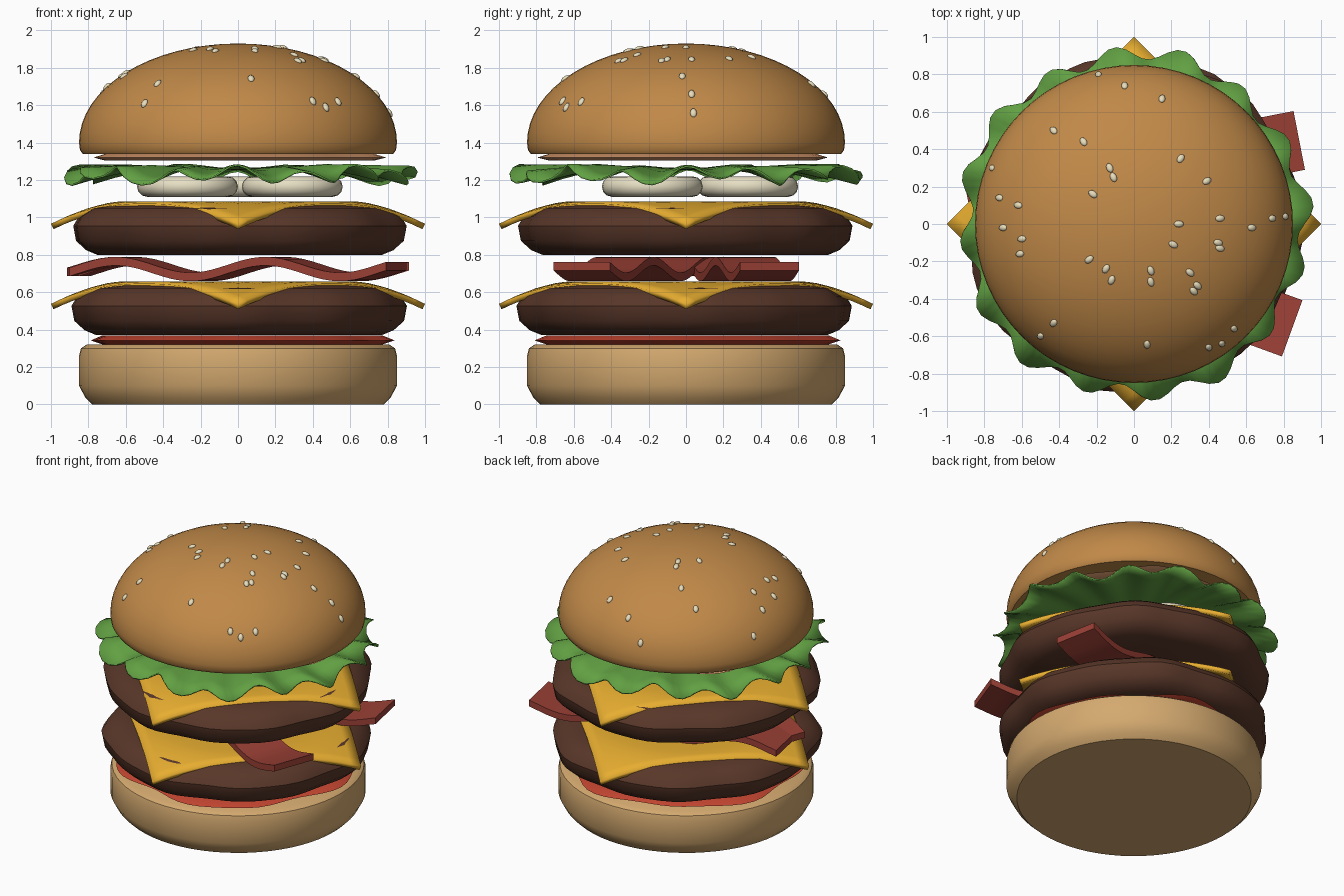
import bpy, bmesh
from math import sin, cos, pi, hypot, sqrt, radians, atan2
from mathutils import Vector, Matrix

if "Cube" in bpy.data.objects:
    bpy.data.objects.remove(bpy.data.objects["Cube"])


def mat(name, r, g, b):
    m = bpy.data.materials.new(name)
    m.diffuse_color = (r, g, b, 1)
    m.use_nodes = True
    m.node_tree.nodes["Principled BSDF"].inputs["Base Color"].default_value = m.diffuse_color
    return m


CRUST = mat("crust", 0.53, 0.25, 0.065)
CRUMB = mat("crumb", 0.66, 0.40, 0.16)
MEAT = mat("meat", 0.10, 0.038, 0.022)
CHEESE = mat("cheese", 0.80, 0.42, 0.03)
BACON = mat("bacon", 0.32, 0.05, 0.035)
LEAF = mat("leaf", 0.12, 0.35, 0.055)
ONION = mat("onion", 0.80, 0.74, 0.55)
KETCHUP = mat("ketchup", 0.55, 0.06, 0.03)
SAUCE = mat("sauce", 0.72, 0.34, 0.16)
SEED = mat("seed", 0.80, 0.72, 0.50)


def finish(bm, name, material, angle=40):
    bmesh.ops.recalc_face_normals(bm, faces=bm.faces)
    me = bpy.data.meshes.new(name)
    bm.to_mesh(me)
    bm.free()
    ob = bpy.data.objects.new(name, me)
    bpy.context.collection.objects.link(ob)
    me.materials.append(material)
    bpy.ops.object.select_all(action='DESELECT')
    ob.select_set(True)
    bpy.context.view_layer.objects.active = ob
    bpy.ops.object.shade_smooth_by_angle(angle=radians(angle))
    return ob


def lathe(name, profile, material, seg=64, warp=None, angle=40):
    """Spin (r, z) points about z; warp(r, z, a) may return changed r, z."""
    bm = bmesh.new()
    rows = []
    for r, z in profile:
        if r == 0:
            rows.append([bm.verts.new((0, 0, z))] * seg)
            continue
        row = []
        for i in range(seg):
            a = 2 * pi * i / seg
            rr, zz = warp(r, z, a) if warp else (r, z)
            row.append(bm.verts.new((rr * cos(a), rr * sin(a), zz)))
        rows.append(row)
    for lo, hi in zip(rows, rows[1:]):
        for i in range(seg):
            j = (i + 1) % seg
            bm.faces.new(dict.fromkeys((lo[i], lo[j], hi[j], hi[i])))
    return finish(bm, name, material, angle)


# Bottom bun
lathe("bottom_bun", [(0, 0), (.78, 0), (.815, .035), (.85, .10), (.85, .26),
                     (.84, .30), (.81, .32), (0, .32)], CRUMB)


# Sauce puddles with a wavy outline
def puddle(name, z, h, radius, phase, material):
    def warp(r, zz, a):
        k = 1 + .035 * sin(5 * a + phase) + .02 * sin(9 * a + 2 * phase)
        return r * k, zz
    lathe(name, [(0, z), (radius - .06, z), (radius, z + h * .45),
                 (radius - .06, z + h), (0, z + h)], material, warp=warp)


puddle("ketchup", .322, .046, .80, 1.0, KETCHUP)
puddle("burger_sauce", 1.305, .034, .775, 2.2, SAUCE)


# Patties with lumpy rims
def patty(name, z, phase):
    def warp(r, zz, a):
        k = .014 * sin(7 * a + phase) + .008 * sin(12 * a + 2 * phase)
        return r * (1 + k), zz
    lathe(name, [(0, z), (.76, z), (.82, z + .025), (.875, z + .075), (.89, z + .155),
                 (.86, z + .205), (.79, z + .25), (.70, z + .265), (0, z + .265)],
          MEAT, warp=warp)


# Square cheese slices with drooping corners
def cheese(name, top):
    bm = bmesh.new()
    bmesh.ops.create_grid(bm, x_segments=20, y_segments=20, size=sqrt(.5),
                          matrix=Matrix.Rotation(pi / 4, 4, 'Z'))
    for v in bm.verts:
        over = max(0, hypot(v.co.x, v.co.y) - .62) / .38
        v.co.z = top - .12 * over ** 1.6
    ob = finish(bm, name, CHEESE)
    mod = ob.modifiers.new("thickness", 'SOLIDIFY')
    mod.thickness, mod.offset = .032, -1


for label, base, phase in (("lower", .372, .4), ("upper", .80, 1.7)):
    patty(label + "_patty", base, phase)
    cheese(label + "_cheese", base + .286)


# Wavy bacon strips
def bacon(name, y, turn):
    bm = bmesh.new()
    half, w, t, n = .90, .16, .023, 40
    rings = []
    for i in range(n + 1):
        x = -half + 2 * half * i / n
        z = .724 + .042 * sin(2 * pi * x / .85)
        rings.append([bm.verts.new((x, sy * w, z + sz * t))
                      for sy, sz in ((-1, -1), (1, -1), (1, 1), (-1, 1))])
    for a, b in zip(rings, rings[1:]):
        for k in range(4):
            m = (k + 1) % 4
            bm.faces.new((a[k], a[m], b[m], b[k]))
    bm.faces.new(rings[0])
    bm.faces.new(rings[-1])
    ob = finish(bm, name, BACON)
    ob.location.y = y
    ob.rotation_euler.z = radians(turn)


bacon("front_bacon", -.25, -20)
bacon("back_bacon", .275, 11)

# Onion rings
for i, (x, y) in enumerate(((-.27, -.18), (.29, -.18), (0, .33))):
    bpy.ops.mesh.primitive_torus_add(major_radius=.215, minor_radius=.055, major_segments=32,
                                     minor_segments=12, location=(x, y, 1.165))
    ob = bpy.context.object
    ob.name = "onion_ring_%d" % (i + 1)
    ob.data.materials.append(ONION)
    bpy.ops.object.shade_smooth_by_angle(angle=radians(60))


# Ruffled lettuce leaf
def ruffle(r, z, a):
    f = (r / .91) ** 3
    r += f * (.04 * sin(16 * a - .25) + .015 * sin(5 * a + 1))
    return r, z + f * (.037 * sin(16 * a + 1.6) + .018 * sin(7 * a + .5))


leaf = lathe("lettuce", [(0, 1.265), (.3, 1.265), (.5, 1.268), (.65, 1.265), (.78, 1.25),
                         (.91, 1.232)], LEAF, 128, ruffle, 60)
leaf.modifiers.new("thickness", 'SOLIDIFY').thickness = .01

# Top bun
DOME_Z, DOME_H, DOME_R = 1.40, .53, .85
dome = [(DOME_R * cos(pi / 2 * i / 16), DOME_Z + DOME_H * sin(pi / 2 * i / 16)) for i in range(16)]
lathe("top_bun", [(0, 1.34), (.83, 1.34), (.845, 1.36)] + dome + [(0, DOME_Z + DOME_H)], CRUST)

# Sesame seeds at plan positions, laid on the dome
spots = [(-.19, .80), (-.05, .74), (.15, .67), (-.43, .50), (-.27, .44), (-.76, .30), (-.13, .30),
         (-.11, .25), (-.22, .16), (.25, .35), (.39, .23), (-.72, .14), (-.62, .10), (-.70, -.02),
         (-.60, -.08), (-.61, -.16), (-.24, -.19), (-.15, -.24), (-.12, -.30), (.09, -.25),
         (.09, -.31), (.24, 0), (.46, .03), (.21, -.11), (.45, -.10), (.46, -.13), (.63, -.02),
         (.74, .03), (.81, .04), (.30, -.26), (.34, -.33), (.32, -.36), (.07, -.645),
         (-.43, -.53), (-.50, -.60), (.40, -.66), (.47, -.64), (.535, -.56)]
bm = bmesh.new()
for x, y in spots:
    z = DOME_H * sqrt(max(0, 1 - (x * x + y * y) / DOME_R ** 2))
    up = Vector((x / DOME_R ** 2, y / DOME_R ** 2, z / DOME_H ** 2)).normalized()
    side = Vector((-y, x, 0)).normalized()
    along = side.cross(up)
    frame = Matrix((along, side, up)).transposed().to_4x4()
    pos = Matrix.Translation((x, y, DOME_Z + z))
    bmesh.ops.create_uvsphere(bm, u_segments=10, v_segments=6, radius=1,
                              matrix=pos @ frame @ Matrix.Diagonal((.027, .018, .013, 1)))
finish(bm, "sesame_seeds", SEED, 60)
